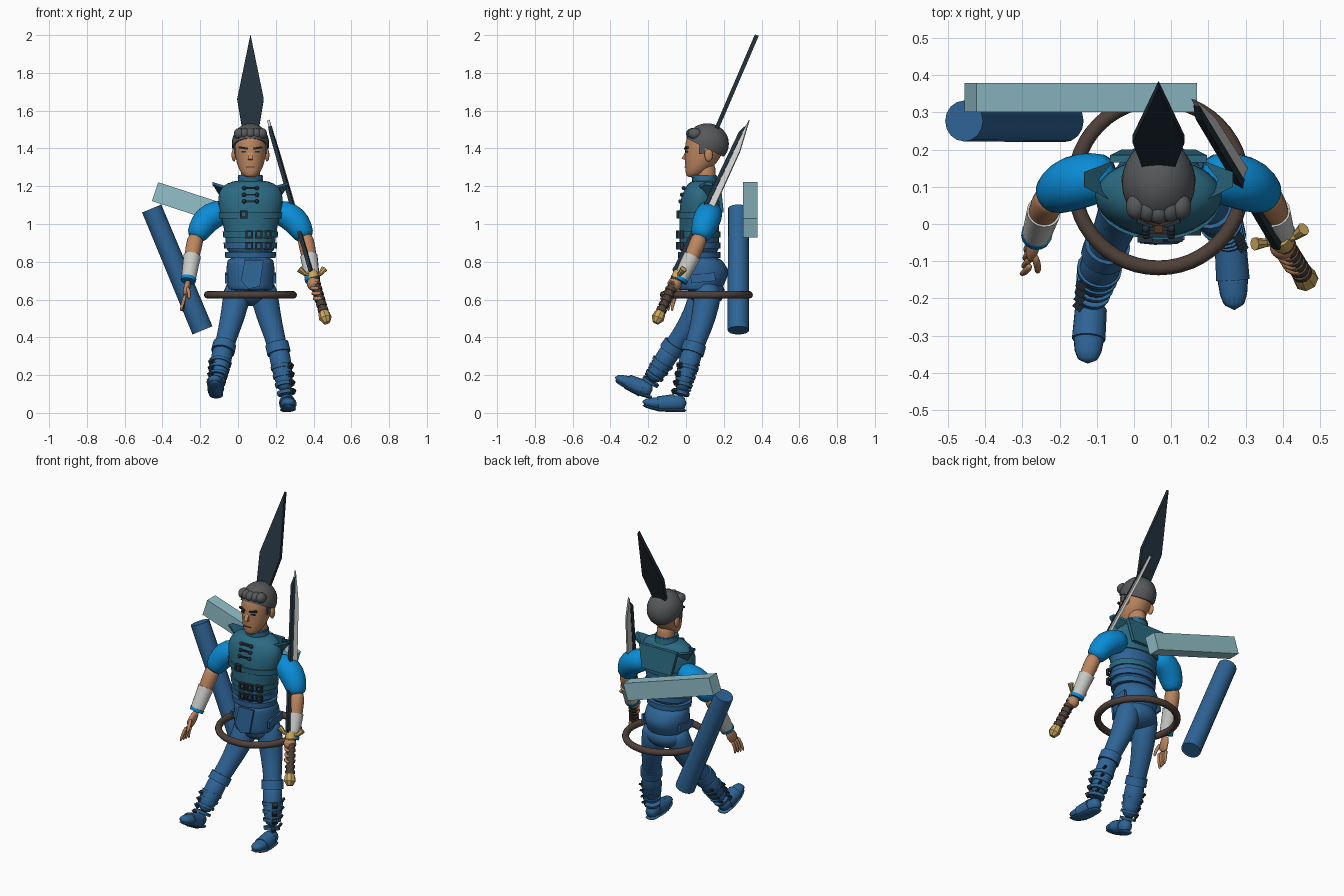
import bpy, bmesh, math
from mathutils import Vector, Euler

if "Cube" in bpy.data.objects:
    bpy.data.objects.remove(bpy.data.objects["Cube"])
CX = 0.066  # centre line of the figure


def colour(name, hexa):
    lin = [(((int(hexa[i:i + 2], 16) / 255) + 0.055) / 1.055) ** 2.4 for i in (0, 2, 4)] + [1]
    m = bpy.data.materials.new(name)
    m.use_nodes = True
    m.diffuse_color = lin
    m.node_tree.nodes["Principled BSDF"].inputs["Base Color"].default_value = lin
    return m


VEST, BLUE = colour("vest teal", "2B6A82"), colour("cloth blue", "2E6496")
BRIGHT, SKIN = colour("sleeve blue", "0A8CD6"), colour("skin", "BC8660")
PALE, GOLD = colour("pale grey", "CACAC8"), colour("gold", "CBA75E")
BROWN, DARK = colour("leather brown", "4F4039"), colour("dark slate", "22303A")
PLANK, HAIR = colour("pale teal", "92C0CA"), colour("hair grey", "56585A")


def finish(bm, name, mat, smooth=True, subdiv=0):
    bmesh.ops.recalc_face_normals(bm, faces=bm.faces[:])
    me = bpy.data.meshes.new(name)
    bm.to_mesh(me)
    bm.free()
    me.materials.append(mat)
    ob = bpy.data.objects.new(name, me)
    bpy.context.collection.objects.link(ob)
    for p in me.polygons:
        p.use_smooth = smooth
    if subdiv:
        ob.modifiers.new("Round", "SUBSURF").levels = subdiv
        ob.modifiers["Round"].render_levels = subdiv
    elif smooth:
        me.set_sharp_from_angle(angle=math.radians(35))
    return ob


def skin_rings(name, rings, mat, n=16, subdiv=1):
    """Join elliptical rings given as (centre, half axis, half axis)."""
    bm = bmesh.new()
    loops = []
    for c, u, v in rings:
        angs = [2 * math.pi * i / n for i in range(n)]
        loops.append([bm.verts.new(c + u * math.cos(a) + v * math.sin(a)) for a in angs])
    for a, b in zip(loops, loops[1:]):
        for i in range(n):
            bm.faces.new((a[i], a[(i + 1) % n], b[(i + 1) % n], b[i]))
    bm.faces.new(loops[0])
    bm.faces.new(loops[-1])
    return finish(bm, name, mat, True, subdiv)


def loft(name, rows, mat, n=20, subdiv=1):
    """Stack of level ellipses: height, y centre, half width, half depth."""
    return skin_rings(name, [(Vector((CX, cy, z)), Vector((rx, 0, 0)), Vector((0, ry, 0)))
                             for z, cy, rx, ry in rows], mat, n, subdiv)


def tube(name, pts, radii, mat, n=14, subdiv=1):
    pts = [Vector(p) for p in pts]
    rings = []
    for i, p in enumerate(pts):
        t = (pts[min(i + 1, len(pts) - 1)] - pts[max(i - 1, 0)]).normalized()
        u = Vector((1, 0, 0)) - t * t.x
        u.normalize()
        r = radii[i] if isinstance(radii[i], tuple) else (radii[i], radii[i])
        rings.append((p, u * r[0], t.cross(u) * r[1]))
    return skin_rings(name, rings, mat, n, subdiv)


def box(name, loc, size, mat, rot=(0, 0, 0)):
    bm = bmesh.new()
    bmesh.ops.create_cube(bm, size=1)
    e = Euler(rot).to_matrix()
    for v in bm.verts:
        v.co = e @ Vector(a * b for a, b in zip(v.co, size)) + Vector(loc)
    return finish(bm, name, mat, False)


def ball(name, loc, size, mat, cut=None):
    bm = bmesh.new()
    bmesh.ops.create_uvsphere(bm, u_segments=24, v_segments=16, radius=1)
    for v in bm.verts:
        v.co = Vector(a * b for a, b in zip(v.co, size)) + Vector(loc)
    if cut:
        bmesh.ops.bisect_plane(bm, geom=bm.verts[:] + bm.edges[:] + bm.faces[:],
                               plane_co=cut[0], plane_no=cut[1], clear_inner=True)
        bmesh.ops.holes_fill(bm, edges=[e for e in bm.edges if e.is_boundary])
    return finish(bm, name, mat)


def plate(name, pts, thick, mat):
    bm = bmesh.new()
    lo = [bm.verts.new(Vector(p) - thick / 2) for p in pts]
    hi = [bm.verts.new(Vector(p) + thick / 2) for p in pts]
    bm.faces.new(lo)
    bm.faces.new(hi)
    for i in range(len(pts)):
        j = (i + 1) % len(pts)
        bm.faces.new((lo[i], lo[j], hi[j], hi[i]))
    return finish(bm, name, mat, False)


# Torso: teal vest with a blue lower back
vest = loft("vest", [(.82, .07, .125, .105), (.9, .07, .132, .105), (.98, .07, .142, .106),
                     (1.06, .07, .165, .108), (1.14, .075, .178, .104), (1.195, .085, .16, .09),
                     (1.235, .095, .095, .07)], VEST)
vest.data.materials.append(BLUE)
for p in vest.data.polygons:
    if p.normal.y > .2 and p.center.z < 1.06:
        p.material_index = 1
for z, r in ((.835, .133), (.885, .139), (.945, .144), (1.045, .166)):
    loft("vest_strap", [(z - .016, .07, r, .112), (z + .016, .07, r + .003, .113)], BLUE if z < .9 else VEST, 28, 0)
loft("collar", [(1.21, .1, .07, .066), (1.26, .095, .062, .064)], VEST, 24, 0)
loft("collar_trim", [(1.245, .095, .068, .069), (1.256, .095, .066, .068)], BLUE, 24, 0)
plate("back_panel", [(CX - .13, .175, 1.2), (CX + .13, .175, 1.2), (CX + .1, .19, 1.06),
                     (CX - .1, .19, 1.06)], Vector((0, .02, 0)), VEST)


def buckle(x, z, w, h):
    """Dark open buckle lying on the chest front."""
    y = .07 - .113 * math.sqrt(max(0, 1 - ((x - CX) / .16) ** 2))
    for s in (-1, 1):
        box("buckle_side", (x + s * w / 2, y, z), (.01, .02, h), DARK)
        box("buckle_bar", (x, y, z + s * h / 2), (w + .01, .02, .009), DARK)


for x, z in ((.03, 1.05), (.06, .945), (.11, .945), (.16, .945), (.06, .885), (.11, .885), (.16, .885)):
    buckle(x, z, .03, .032)
for k in range(3):
    z = 1.12 + .035 * k
    box("chest_clasp", (CX, -.028 + .009 * k, z), (.075, .016, .01), DARK)
    for s in (-1, 1):
        ball("clasp_knob", (CX + s * .034, -.03 + .009 * k, z), (.011, .011, .011), DARK)

# Skirted coat, belt and hips
loft("coat_skirt", [(.645, .075, .115, .112), (.655, .075, .12, .116), (.7, .085, .127, .128),
                    (.75, .095, .13, .138), (.79, .085, .127, .12), (.83, .075, .122, .105)], BLUE)
ball("hips", (CX, .11, .64), (.12, .095, .075), BLUE)
plate("coat_flap", [(CX - .03, -.038, .81), (CX + .07, -.036, .81), (CX + .05, -.048, .67),
                    (CX - .01, -.05, .655), (CX - .05, -.046, .7)], Vector((0, .012, 0)), BLUE)

# Neck, head and face
tube("neck", [(CX, .11, 1.18), (CX, .105, 1.25), (CX, .105, 1.34)], [.056, .052, .056], SKIN)
loft("head", [(1.247, .035, .025, .028), (1.262, .043, .045, .045), (1.3, .07, .068, .075),
              (1.35, .088, .08, .095), (1.41, .1, .087, .108), (1.46, .106, .086, .105),
              (1.51, .11, .06, .075)], SKIN)
ball("hair", (CX, .112, 1.425), (.099, .115, .108), HAIR, ((0, 0, 1.455), (0, .5, 1)))
for k in range(5):
    ball("hair_lock", (CX - .06 + .03 * k, .035 + .006 * abs(k - 2), 1.478), (.028, .035, .03), HAIR)
plate("nose", [(CX, .005, 1.395), (CX, -.024, 1.345), (CX, .01, 1.335)], Vector((.024, 0, 0)), SKIN)
box("mouth", (CX, -.003, 1.302), (.045, .008, .005), BROWN)
for s in (-1, 1):
    box("brow", (CX + s * .037, .002, 1.402), (.045, .012, .01), DARK, (0, s * -.15, s * .3))
    box("eye", (CX + s * .035, .003, 1.383), (.026, .009, .008), DARK, (0, 0, s * .3))
    box("sideburn", (CX + s * .083, .085, 1.4), (.01, .03, .06), HAIR)
    ball("ear", (CX + s * .088, .12, 1.365), (.012, .022, .034), SKIN)

# Dark pointed blade rising from the back of the head
plate("head_blade", [(CX + w, .16 + .43 * (z - 1.5), z) for w, z in
                     ((-.04, 1.48), (-.07, 1.66), (0, 2), (.07, 1.66), (.04, 1.48))],
      Vector((0, .02, -.0086)), DARK)

# Arms, mirrored about the centre line
for s, side in ((-1, "right"), (1, "left")):
    def at(x, y, z):
        return (CX + s * x, y, z)

    tube(side + "_sleeve", [at(.11, .13, 1.07), at(.17, .125, 1.06), at(.235, .11, 1.025),
                            at(.27, .09, .97), at(.293, .075, .915)],
         [.055, .073, .078, .066, .05], BRIGHT)
    tube(side + "_forearm", [at(.285, .08, .95), at(.3, .055, .88), at(.32, .01, .78), at(.33, -.035, .69)],
         [.045, .045, .037, .026], SKIN)
    tube(side + "_bracer", [at(.309, .033, .83), at(.328, -.028, .71)], [.046, .039], PALE, 16, 0)
    tube(side + "_bracer_trim", [at(.327, -.026, .714), at(.33, -.034, .698)], [.042, .04], BRIGHT, 16, 0)
    plate(side + "_shoulder_flap", [at(.12, .06, 1.19), at(.2, .1, 1.215), at(.2, .14, 1.21),
                                    at(.12, .17, 1.19), at(.16, .12, 1.15)], Vector((0, 0, .014)), VEST)
    box(side + "_pocket_flap", at(.127, .09, .715), (.014, .13, .045), BLUE, (.1, 0, 0))

# Open right hand
tube("right_palm", [(-.262, -.03, .7), (-.272, -.06, .655), (-.28, -.085, .615)],
     [(.018, .024), (.018, .038), (.015, .036)], SKIN)
for k in range(4):
    y = -.115 + .02 * k
    tube("right_finger", [(-.278, y + .005, .63), (-.292, y - .015, .58), (-.305 + .006 * k, y - .02, .535)],
         [.011, .01, .007], SKIN, 8)
tube("right_thumb", [(-.268, -.08, .67), (-.257, -.12, .63), (-.26, -.13, .6)], [.012, .011, .008], SKIN, 8)

# Sword held in the left hand
foot, tip = Vector((.463, -.15, .5)), Vector((.16, .335, 1.55))
d = (tip - foot).normalized()
w = Vector((.3, .85, -.3))
w = (w - d * w.dot(d)).normalized()
nrm = d.cross(w)
span = (tip - foot).length


def on(t, side=0):
    return foot + d * span * t + w * side


plate("sword_blade", [on(.23, -.012), on(.23, .03), on(.85, .026), on(1, 0), on(.85, -.012)], nrm * .014, PALE)
plate("sword_spine", [on(.23, -.034), on(.23, -.01), on(.97, -.002), on(.93, -.022)], nrm * .02, DARK)
tube("sword_grip", [on(.03), on(.22)], [.022, .022], BROWN, 12, 0)
for k in range(7):
    t = .035 + .026 * k
    tube("grip_wrap", [on(t), on(t + .015)], [.028, .028], BROWN, 12, 0)
tube("sword_pommel", [on(-.022), on(0), on(.025), on(.04)], [.018, .034, .03, .02], GOLD, 8, 0)
tube("guard_collar", [on(.2), on(.235)], [.03, .026], GOLD, 12, 0)
for s in (-1, 1):
    tube("guard_arm", [on(.22), on(.225) + Vector((s * .04, s * .01, 0)), on(.24) + Vector((s * .066, s * .02, .01))],
         [.014, .012, .018], GOLD, 8, 0)
ball("left_fist", on(.165) + Vector((-.012, .01, .01)), (.036, .036, .038), SKIN)
for k in range(4):
    p = on(.1 + .026 * k)
    tube("left_finger", [p + Vector((-.032, .012, 0)), p + Vector((-.02, -.026, 0)), p + Vector((.015, -.03, 0))],
         [.012, .012, .009], SKIN, 8)

# Legs with strapped boots; each stride is its own path
legs = {"right": [(.0, .11, .7), (-.01, .08, .58), (-.045, .01, .45), (-.072, -.06, .36), (-.093, -.12, .27), (-.112, -.19, .16)],
        "left": [(.13, .12, .7), (.145, .11, .58), (.18, .08, .45), (.207, .045, .36), (.232, .01, .25), (.255, -.03, .1)]}
feet = {"right": [(-.113, -.175, .12), (-.116, -.23, .13), (-.122, -.31, .165), (-.125, -.378, .19)],
        "left": [(.257, .005, .05), (.26, -.06, .053), (.266, -.15, .047), (.27, -.235, .06)]}
for side, path in legs.items():
    s = -1 if side == "right" else 1
    tube(side + "_leg", path, [.075, .074, .06, .052, .052, .038], BLUE)
    knee, calf, ankle = (Vector(p) for p in path[3:])
    tube(side + "_boot_shaft", [knee, calf, ankle], [.06, .057, .043], BLUE, 16, 1)
    tube(side + "_boot_cuff", [knee.lerp(calf, -.05), knee.lerp(calf, .4)], [.062, .063], BLUE, 16, 0)
    for t in (.0, .3, .6, .9):
        p, q, r = calf.lerp(ankle, t), calf.lerp(ankle, t + .12), .061 - .014 * t
        tube(side + "_boot_strap", [p, q], [r, r - .002], BLUE, 16, 0)
        box(side + "_boot_buckle", p + Vector((s * r * .75, -r * .7, 0)), (.026, .022, .024), DARK, (.5, 0, s * .7))
        box(side + "_boot_tab", p + Vector((s * r * .6, r * .8, 0)), (.012, .03, .012), DARK, (.4, 0, 0))
    tube(side + "_foot", feet[side], [(.034, .04), (.04, .045), (.045, .035), (.03, .018)], BLUE)
    sole = [Vector(p) - Vector((0, 0, h)) for p, h in zip(feet[side], (.038, .038, .032, .018))]
    tube(side + "_sole", sole, [(.034, .011), (.038, .01), (.047, .01), (.03, .008)], BLUE)
    tube(side + "_foot_strap", feet[side][1:3], [(.043, .047), (.045, .04)], BLUE, 16, 0)

# Hoop around the hips
bpy.ops.mesh.primitive_torus_add(location=(CX, .108, .625), major_radius=.226, minor_radius=.02,
                                 major_segments=48, minor_segments=12)
hoop = bpy.context.object
hoop.name = "hip_hoop"
hoop.data.materials.append(BROWN)
bpy.ops.object.shade_smooth()

# Plank and round bar floating behind
box("back_plank", (-.143, .34, 1.075), (.623, .078, .105), PLANK, (0, math.radians(18), 0))
tube("back_bar", [(-.457, .277, 1.082), (-.188, .277, .437)], [.055, .057], BLUE, 16, 0)
